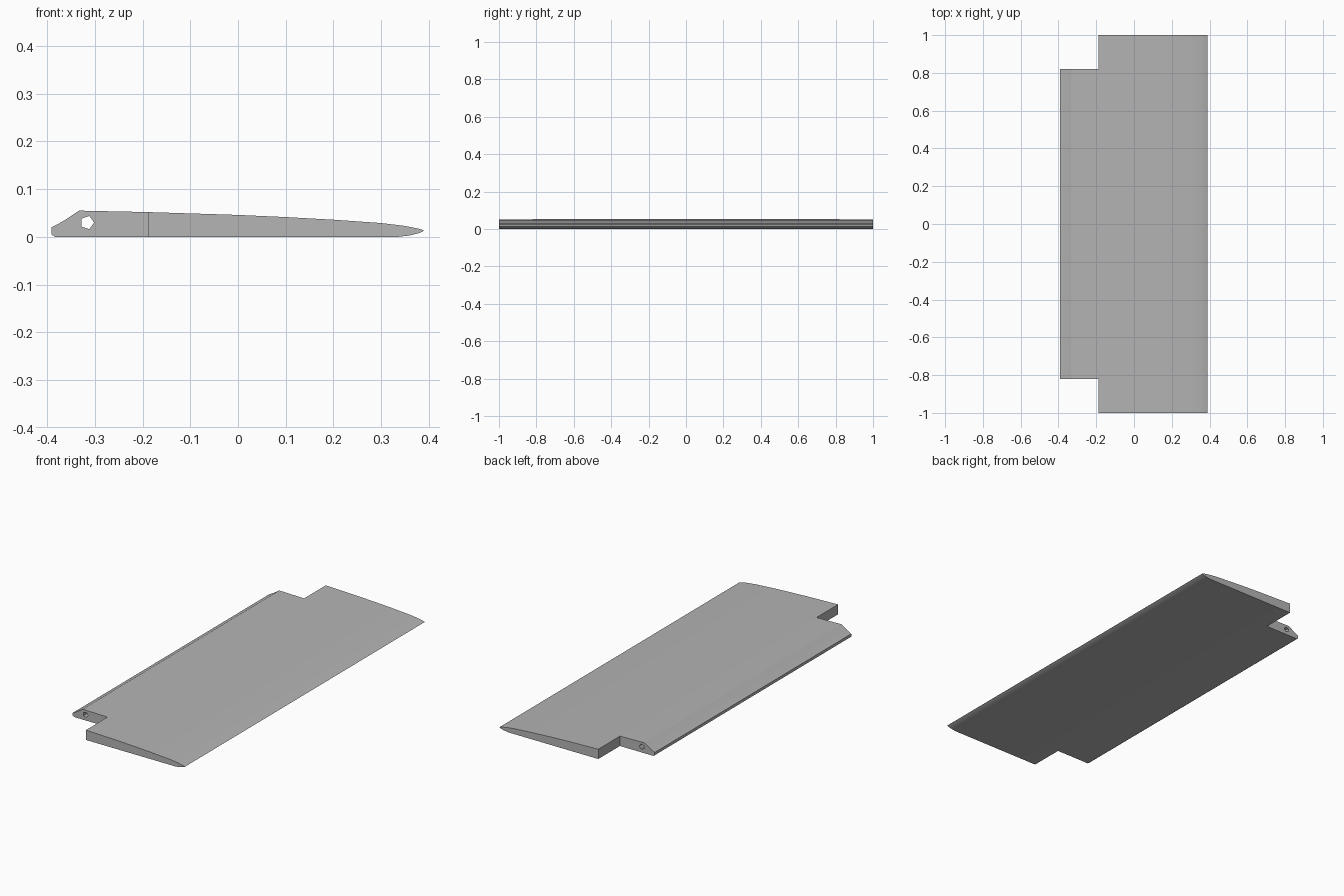
import bpy, bmesh
from math import cos, sin, tau, radians

cube = bpy.data.objects.get("Cube")
if cube:
    bpy.data.objects.remove(cube)

grey = bpy.data.materials.new("plain grey")
grey.use_nodes = True
colour = (0.46, 0.46, 0.46, 1)
grey.diffuse_color = colour
grey.node_tree.nodes["Principled BSDF"].inputs["Base Color"].default_value = colour


def extrude_profile(name, points, y0, y1):
    """Extrude an (x, z) outline along y into a closed solid."""
    bm = bmesh.new()
    face = bm.faces.new([bm.verts.new((x, y0, z)) for x, z in points])
    out = bmesh.ops.extrude_face_region(bm, geom=[face])
    for v in out["geom"]:
        if isinstance(v, bmesh.types.BMVert):
            v.co.y = y1
    bmesh.ops.recalc_face_normals(bm, faces=bm.faces)
    mesh = bpy.data.meshes.new(name)
    bm.to_mesh(mesh)
    bm.free()
    mesh.materials.append(grey)
    obj = bpy.data.objects.new(name, mesh)
    bpy.context.collection.objects.link(obj)
    return obj


# Flap cross-section: blunt hinge edge on -x, rounded thin edge on +x
section = [(-0.383, 0), (-0.391, 0.005), (-0.391, 0.02), (-0.368, 0.032),
           (-0.333, 0.055), (-0.19, 0.052), (0, 0.046), (0.1, 0.0415),
           (0.2, 0.036), (0.3, 0.029), (0.35, 0.023), (0.38, 0.017),
           (0.39, 0.013), (0.38, 0.008), (0.36, 0.003), (0.335, 0)]
flap = extrude_profile("flap_panel", section, -1, 1)

# Cutters: a notch at each hinge corner and a five-sided rod hole
notch = [(-0.5, -0.1), (-0.188, -0.1), (-0.188, 0.2), (-0.5, 0.2)]
hole = [(-0.316 + 0.0145 * cos(tau * i / 5), 0.03 + 0.0145 * sin(tau * i / 5))
        for i in range(5)]
cutters = [extrude_profile("front_notch_cutter", notch, -1.2, -0.82),
           extrude_profile("back_notch_cutter", notch, 0.82, 1.2),
           extrude_profile("rod_hole_cutter", hole, -1.2, 1.2)]

bpy.ops.object.select_all(action='DESELECT')
flap.select_set(True)
bpy.context.view_layer.objects.active = flap
for cutter in cutters:
    cutter.hide_render = True
    mod = flap.modifiers.new(cutter.name, 'BOOLEAN')
    mod.operation = 'DIFFERENCE'
    mod.solver = 'EXACT'
    mod.object = cutter
    bpy.ops.object.modifier_apply(modifier=mod.name)
    bpy.data.objects.remove(cutter)

# Smooth the curved skin, keep corners crisp
bpy.ops.object.shade_smooth_by_angle(angle=radians(20))
